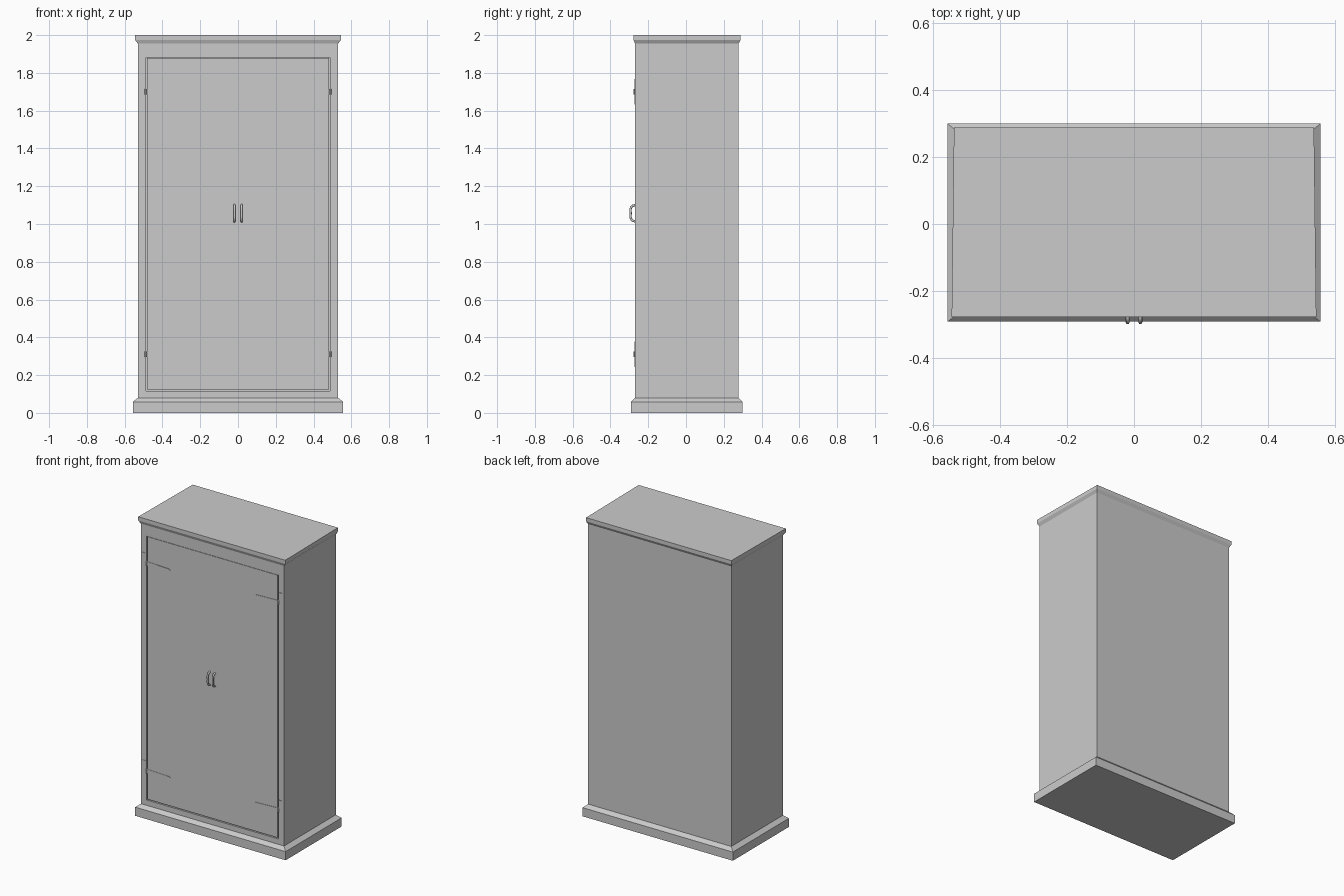
import bpy, bmesh
from math import pi

if "Cube" in bpy.data.objects:
    bpy.data.objects.remove(bpy.data.objects["Cube"])

FRONT, BACK = -0.27, 0.278      # carcass faces
W = 0.53                        # carcass half width


def finish(name, bm):
    bmesh.ops.recalc_face_normals(bm, faces=bm.faces)
    me = bpy.data.meshes.new(name)
    bm.to_mesh(me)
    bm.free()
    ob = bpy.data.objects.new(name, me)
    bpy.context.collection.objects.link(ob)
    return ob


def box(name, x0, x1, y0, y1, z0, z1):
    bm = bmesh.new()
    bmesh.ops.create_cube(bm, size=1)
    for v in bm.verts:
        v.co = (x1 if v.co.x > 0 else x0, y1 if v.co.y > 0 else y0, z1 if v.co.z > 0 else z0)
    return finish(name, bm)


def stack(name, rings):
    """Loft rectangles (front half width, back half width, y0, y1, z), capped at both ends."""
    bm = bmesh.new()
    loops = [[bm.verts.new(p) for p in ((-a, y0, z), (a, y0, z), (b, y1, z), (-b, y1, z))]
             for a, b, y0, y1, z in rings]
    for lo, hi in zip(loops, loops[1:]):
        for i in range(4):
            j = (i + 1) % 4
            bm.faces.new((lo[i], lo[j], hi[j], hi[i]))
    bm.faces.new(loops[0])
    bm.faces.new(loops[-1])
    return finish(name, bm)


def plate(name, outline, y0, y1):
    """Extrude an x-z outline along y."""
    bm = bmesh.new()
    face = bm.faces.new([bm.verts.new((x, y0, z)) for x, z in outline])
    new = bmesh.ops.extrude_face_region(bm, geom=[face])["geom"]
    for v in new:
        if isinstance(v, bmesh.types.BMVert):
            v.co.y = y1
    bm.faces.new([v for v in reversed(face.verts)]) if not face.is_valid else None
    return finish(name, bm)


# Plinth with chamfered top
stack("plinth", [(0.557, 0.557, -0.292, 0.30, 0),
                 (0.557, 0.557, -0.292, 0.30, 0.058),
                 (W, W, FRONT, BACK, 0.08)])

# Crown moulding, slightly narrower at the back
stack("crown", [(W, W, FRONT, BACK, 1.955),
                (0.534, 0.532, -0.272, 0.281, 1.96),
                (0.545, 0.538, -0.278, 0.289, 1.975),
                (0.545, 0.538, -0.278, 0.289, 2.0)])

# Carcass: box with the front opening pushed in to leave a face frame
bm = bmesh.new()
bmesh.ops.create_cube(bm, size=1)
for v in bm.verts:
    v.co = (W if v.co.x > 0 else -W, BACK if v.co.y > 0 else FRONT, 1.957 if v.co.z > 0 else 0.078)
bm.normal_update()
front = min(bm.faces, key=lambda f: f.calc_center_median().y)
bmesh.ops.inset_region(bm, faces=[front], thickness=0.03)
for v in front.verts:
    v.co.x = 0.488 if v.co.x > 0 else -0.488
    v.co.z = 1.882 if v.co.z > 1 else 0.116
inner = bmesh.ops.extrude_discrete_faces(bm, faces=[front])["faces"][0]
for v in inner.verts:
    v.co.y = BACK - 0.03
finish("carcass", bm)

for s, side in ((-1, "left"), (1, "right")):
    # Flush door
    xs = sorted((s * 0.0005, s * 0.481))
    box(side + "_door", *xs, FRONT, FRONT + 0.025, 0.123, 1.88)

    # Bow handle
    cu = bpy.data.curves.new(side + "_handle", "CURVE")
    cu.dimensions = "3D"
    cu.bevel_depth = 0.006
    cu.bevel_resolution = 2
    cu.use_fill_caps = True
    cu.resolution_u = 5
    sp = cu.splines.new("BEZIER")
    path = [(FRONT + 0.002, 1.013), (-0.288, 1.022), (-0.293, 1.057), (-0.288, 1.092), (FRONT + 0.002, 1.101)]
    sp.bezier_points.add(len(path) - 1)
    for p, (y, z) in zip(sp.bezier_points, path):
        p.co = (s * 0.019, y, z)
        p.handle_left_type = p.handle_right_type = "AUTO"
    handle = bpy.data.objects.new(side + "_handle", cu)
    bpy.context.collection.objects.link(handle)

    # Strap hinges: frame leaf, tapered door strap and knuckle
    for z, level in ((0.31, "lower"), (1.70, "upper")):
        tag = f"{side}_{level}_hinge"
        box(tag + "_leaf", *sorted((s * 0.492, s * 0.516)), FRONT - 0.003, FRONT + 0.002, z - 0.068, z + 0.068)
        plate(tag + "_strap", [(s * 0.485, z - 0.014), (s * 0.485, z + 0.014),
                               (s * 0.32, z + 0.008), (s * 0.31, z), (s * 0.32, z - 0.008)],
              FRONT - 0.003, FRONT + 0.002)
        bm = bmesh.new()
        bmesh.ops.create_cone(bm, cap_ends=True, segments=10, radius1=0.007, radius2=0.007, depth=0.028)
        bmesh.ops.translate(bm, verts=bm.verts, vec=(s * 0.488, FRONT - 0.001, z))
        finish(tag + "_knuckle", bm)
